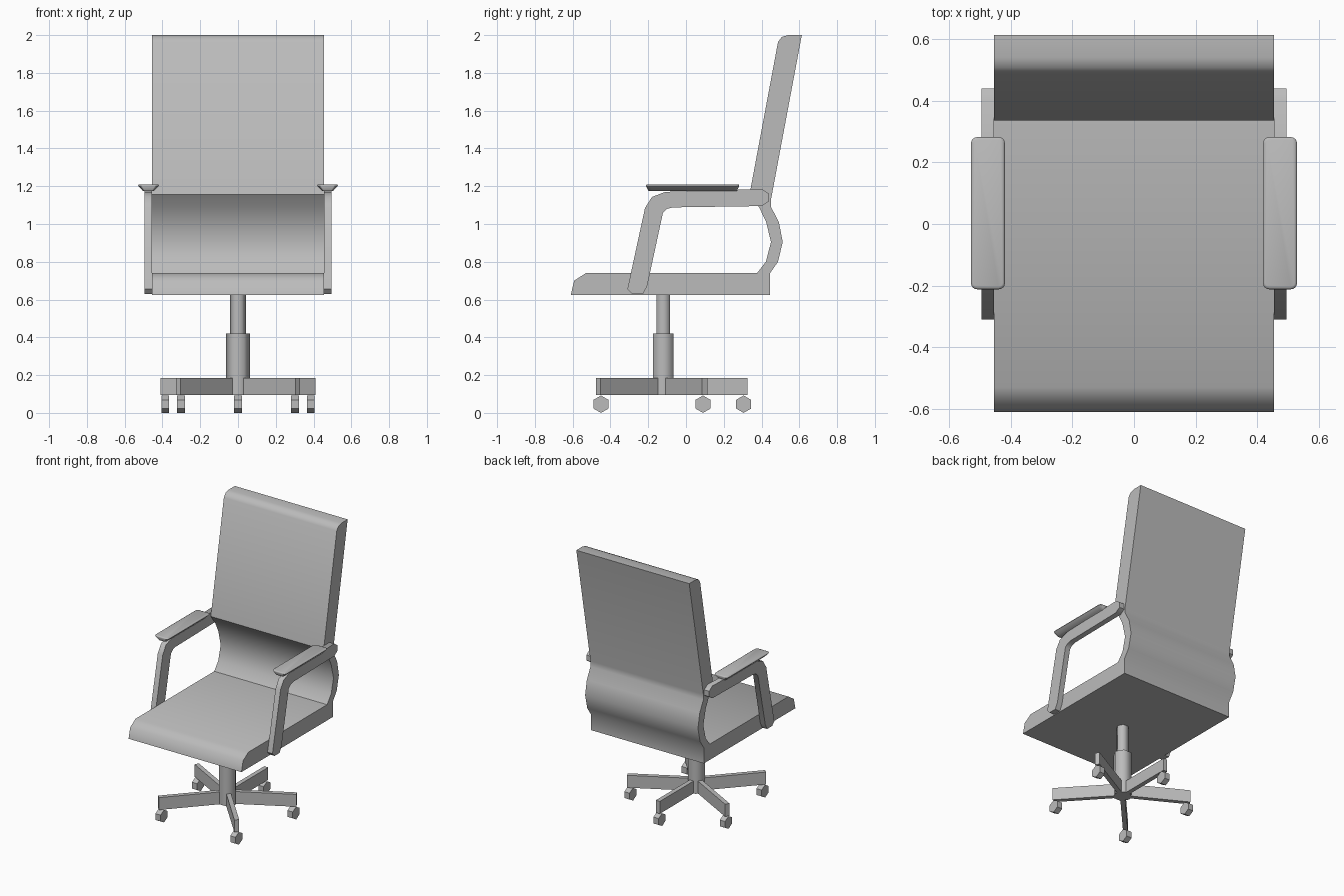
import bpy, bmesh, math
from mathutils import Vector

cube = bpy.data.objects.get("Cube")
if cube:
    bpy.data.objects.remove(cube, do_unlink=True)

grey = bpy.data.materials.new("plain grey")
grey.use_nodes = True
grey.diffuse_color = (0.5, 0.5, 0.5, 1)
grey.node_tree.nodes["Principled BSDF"].inputs["Base Color"].default_value = (0.5, 0.5, 0.5, 1)


def finish(name, bm, angle):
    """Turn a bmesh into a named object, smooth below the given angle."""
    bmesh.ops.recalc_face_normals(bm, faces=bm.faces[:])
    mesh = bpy.data.meshes.new(name)
    bm.to_mesh(mesh)
    bm.free()
    mesh.materials.append(grey)
    ob = bpy.data.objects.new(name, mesh)
    bpy.context.collection.objects.link(ob)
    bpy.ops.object.select_all(action='DESELECT')
    ob.select_set(True)
    bpy.context.view_layer.objects.active = ob
    bpy.ops.object.shade_smooth_by_angle(angle=math.radians(angle))


def prism(name, ring, offset, angle):
    """Sweep a closed ring of points along an offset, with both ends capped."""
    bm = bmesh.new()
    near = [bm.verts.new(p) for p in ring]
    far = [bm.verts.new(Vector(p) + Vector(offset)) for p in ring]
    bm.faces.new(near)
    bm.faces.new(far)
    for i in range(len(ring)):
        bm.faces.new((near[i - 1], near[i], far[i], far[i - 1]))
    finish(name, bm, angle)


def side_profile(name, points, x0, x1, angle=45):
    """Extrude a side profile of (y, z) points from x0 to x1."""
    prism(name, [(x0, y, z) for y, z in points], (x1 - x0, 0, 0), angle)


def hexagon(radius):
    return [(radius * math.cos(k * math.pi / 3), radius * math.sin(k * math.pi / 3))
            for k in range(6)]


def hex_column(name, radius, z0, z1, y):
    prism(name, [(a, y + b, z0) for a, b in hexagon(radius)], (0, 0, z1 - z0), 62)


# Seat, lumbar curve and backrest in one folded shell
shell = [(-0.61, 0.625), (0.445, 0.625), (0.445, 0.74), (0.487, 0.8),
         (0.512, 0.905), (0.492, 1.01), (0.45, 1.09), (0.45, 1.13),
         (0.613, 2.0), (0.54, 2.0), (0.507, 1.99), (0.487, 1.963),
         (0.336, 1.155), (0.386, 1.09), (0.423, 1.015), (0.45, 0.905),
         (0.423, 0.8), (0.376, 0.74), (-0.53, 0.74), (-0.592, 0.7)]
side_profile("seat_and_back", shell, -0.455, 0.455)

# Arm frames and pads on both sides
arm = [(-0.31, 0.656), (-0.286, 0.63), (-0.228, 0.63), (-0.206, 0.67),
       (-0.122, 1.06), (-0.1, 1.08), (-0.07, 1.088), (0.402, 1.095),
       (0.44, 1.12), (0.44, 1.16), (0.402, 1.185), (-0.11, 1.17),
       (-0.18, 1.143), (-0.217, 1.085)]
PAD_Y = 0.035
for side, label in ((1, "left"), (-1, "right")):
    side_profile(label + "_arm_frame", arm, side * 0.455, side * 0.495)
    pad_x = side * 0.474
    bm = bmesh.new()
    bmesh.ops.create_cube(bm, size=1)
    for v in bm.verts:
        v.co = (pad_x + v.co.x * 0.11, PAD_Y + v.co.y * 0.494, 1.193 + v.co.z * 0.034)
    upright = [e for e in bm.edges
               if abs(e.verts[0].co.z - e.verts[1].co.z) > 0.01]
    bmesh.ops.bevel(bm, geom=upright, offset=0.02, segments=4,
                    profile=0.5, affect='EDGES')
    rim = [e for e in bm.edges if all(v.co.z > 1.2 for v in e.verts)]
    bmesh.ops.bevel(bm, geom=rim, offset=0.008, segments=2,
                    profile=0.5, affect='EDGES')
    # Draw the underside in
    for v in bm.verts:
        if v.co.z < 1.19:
            v.co.x = pad_x + (v.co.x - pad_x) * 0.55
            v.co.y = PAD_Y + (v.co.y - PAD_Y) * 0.95
    finish(label + "_arm_pad", bm, 50)

# Gas lift and hub
CENTRE = -0.12
hex_column("lift_rod", 0.042, 0.42, 0.63, CENTRE)
hex_column("lift_sleeve", 0.063, 0.095, 0.42, CENTRE)

# Five legs with casters
tips = [(0, 0.305), (0.385, 0.09), (0.302, -0.45), (-0.302, -0.45), (-0.385, 0.09)]
for i, (x, y) in enumerate(tips, 1):
    hub = Vector((0, CENTRE, 0.095))
    along = Vector((x, y, 0.095)) - hub
    along *= 1 + 0.02 / along.length
    half = Vector((-along.y, along.x, 0)).normalized() * 0.016
    prism("leg_%d" % i, [hub - half, hub + half, hub + along + half, hub + along - half],
          (0, 0, 0.09), 30)
    wheel = [(y + b, 0.046 + a) for a, b in hexagon(0.046)]
    side_profile("caster_%d" % i, wheel, x - 0.021, x + 0.021, 30)
